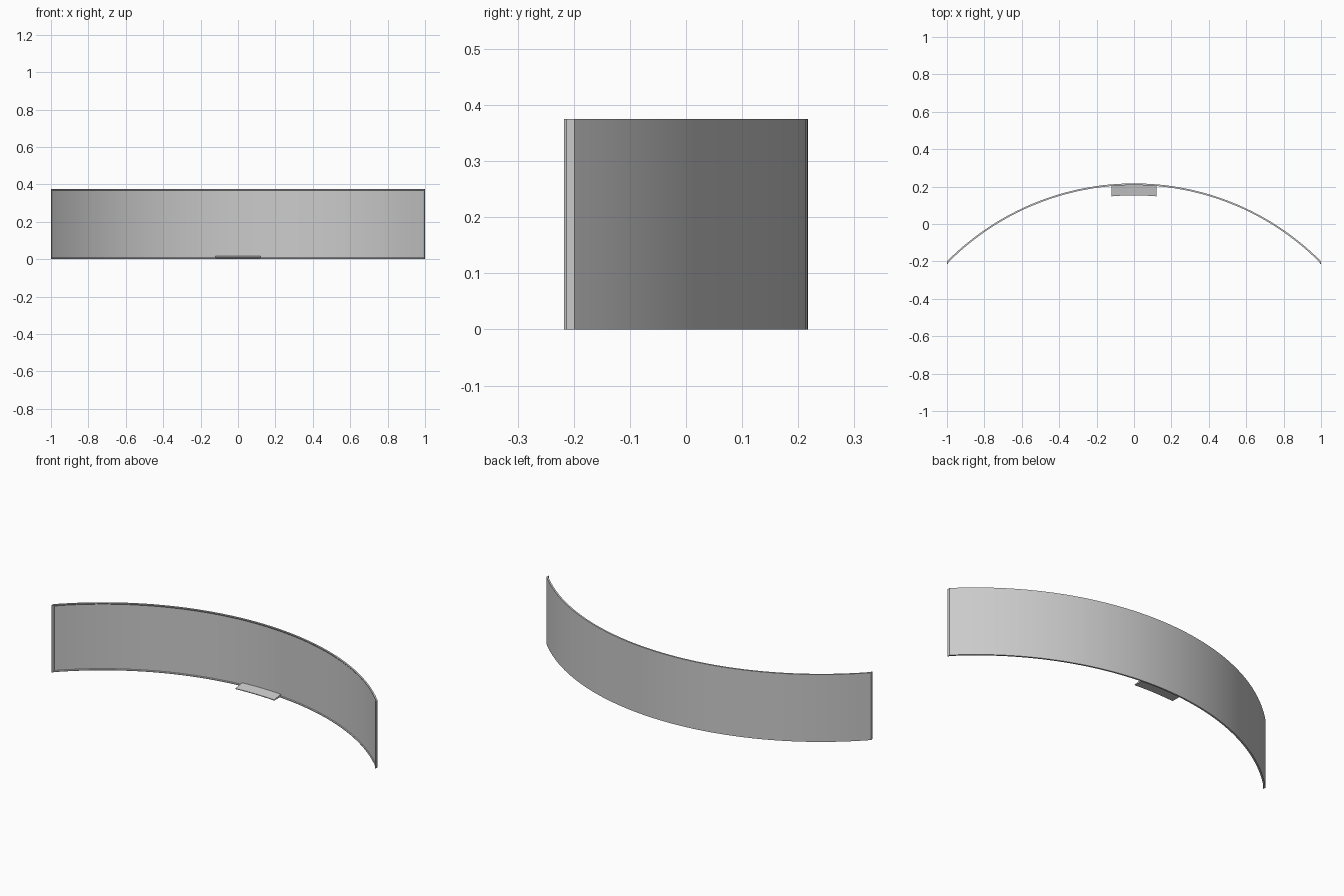
import bpy, bmesh, math

if "Cube" in bpy.data.objects:
    bpy.data.objects.remove(bpy.data.objects["Cube"])

R = 1.408                 # radius of the outer face
CY = 0.217 - R            # arc centre
H = 0.375
END = math.asin(1 / R)


def arc(r, a, n):
    return [(r * math.sin(-a + 2 * a * i / n), CY + r * math.cos(-a + 2 * a * i / n))
            for i in range(n + 1)]


def loft(name, sections):
    # joins closed cross-sections along the arc and caps both ends
    bm = bmesh.new()
    rows = [[bm.verts.new(p) for p in s] for s in sections]
    n = len(rows[0])
    for a, b in zip(rows, rows[1:]):
        for i in range(n):
            j = (i + 1) % n
            bm.faces.new((a[i], a[j], b[j], b[i]))
    bm.faces.new(rows[0])
    bm.faces.new(rows[-1])
    bmesh.ops.recalc_face_normals(bm, faces=bm.faces)
    me = bpy.data.meshes.new(name)
    bm.to_mesh(me)
    bm.free()
    ob = bpy.data.objects.new(name, me)
    bpy.context.collection.objects.link(ob)
    bpy.ops.object.select_all(action='DESELECT')
    ob.select_set(True)
    bpy.context.view_layer.objects.active = ob
    bpy.ops.object.shade_smooth_by_angle(angle=math.radians(30))
    return ob


# curved panel with a fine raised rim along the top and bottom
N, T, LIP, RIM = 48, 0.006, 0.003, 0.004
rim_z = [(LIP, 0), (LIP, RIM), (0, RIM + 0.004), (0, H - RIM - 0.004), (LIP, H - RIM), (LIP, H)]
sections = []
for (xo, yo), (xi, yi) in zip(arc(R, END, N), arc(R - T, END, N)):
    dx, dy = (xi - xo) / T, (yi - yo) / T
    sections.append([(xo, yo, 0)] + [(xi + dx * d, yi + dy * d, z) for d, z in rim_z] + [(xo, yo, H)])
loft("curved_panel", sections)

# short forward-turned lips closing the two ends
for s, side in ((-1, "left"), (1, "right")):
    prof = [(1.0, -0.199), (1.0, -0.213), (0.997, -0.217), (0.992, -0.205), (0.992, -0.196)]
    loft(side + "_end_lip", [[(s * x, y, z) for x, y in prof] for z in (0, H)])

# small wedge-shaped tab at the centre of the bottom edge
half = 0.12
tab = []
for (xf, yf), (xb, yb) in zip(arc(R - 0.064, half / R, 8), arc(R - 0.002, half / R, 8)):
    xf = xb
    tab.append([(xf, yf, 0.004), (xb, yb, 0.004), (xb, yb, 0.018), (xf, yf, 0.008)])
loft("bottom_tab", tab)
